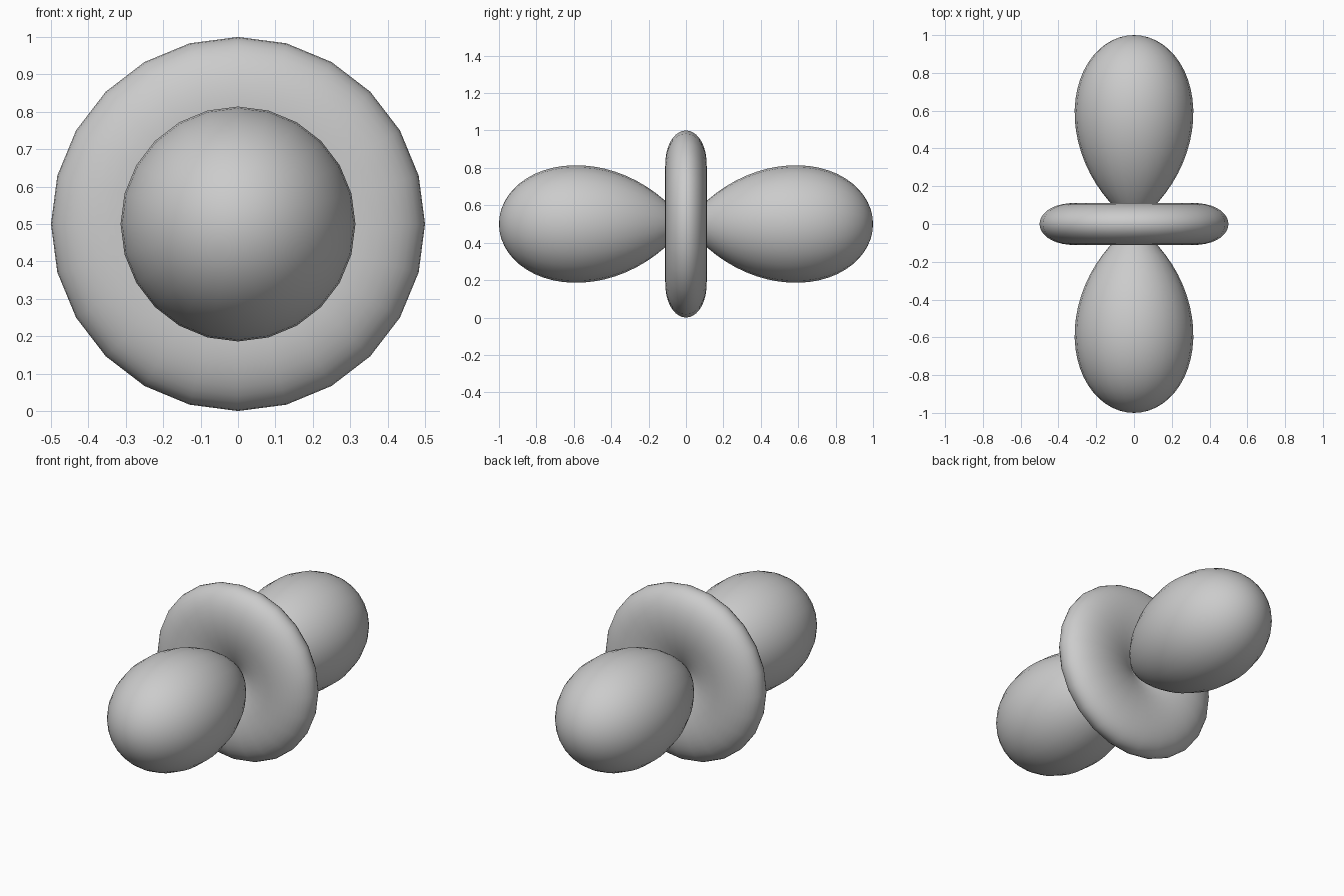
import bpy
import bmesh
from math import acos, cos, sin, pi, sqrt
from mathutils import Vector

SEGMENTS = 24
CENTRE = Vector((0, 0, 0.5))
NODE = acos(1 / sqrt(3))  # angle from the axis at which the surface pinches to the centre

cube = bpy.data.objects.get("Cube")
if cube:
    bpy.data.objects.remove(cube, do_unlink=True)

grey = bpy.data.materials.new("light grey")
grey.use_nodes = True
grey.diffuse_color = (0.6, 0.6, 0.6, 1)
grey.node_tree.nodes["Principled BSDF"].inputs["Base Color"].default_value = (0.6, 0.6, 0.6, 1)


def profile_point(angle):
    """Point in the YZ plane at an angle from the front axis."""
    radius = abs(3 * cos(angle) ** 2 - 1) / 2
    return Vector((0, -radius * cos(angle), radius * sin(angle)))


def lathe(name, start, end, steps):
    """Turn a stretch of the profile around the Y axis."""
    bm = bmesh.new()
    verts = [bm.verts.new(profile_point(start + (end - start) * i / steps))
             for i in range(steps + 1)]
    edges = [bm.edges.new(pair) for pair in zip(verts, verts[1:])]
    bmesh.ops.spin(bm, geom=verts + edges, cent=(0, 0, 0), axis=(0, 1, 0),
                   angle=2 * pi, steps=SEGMENTS)
    bmesh.ops.remove_doubles(bm, verts=bm.verts, dist=0.0005)
    bmesh.ops.recalc_face_normals(bm, faces=bm.faces)
    for face in bm.faces:
        face.smooth = True
    mesh = bpy.data.meshes.new(name)
    bm.to_mesh(mesh)
    bm.free()
    mesh.materials.append(grey)
    obj = bpy.data.objects.new(name, mesh)
    obj.location = CENTRE
    bpy.context.collection.objects.link(obj)


# Two teardrop lobes meeting at the centre, and the ring around their waist
lathe("front_lobe", 0, NODE, 24)
lathe("waist_ring", NODE, pi - NODE, 32)
lathe("back_lobe", pi - NODE, pi, 24)
